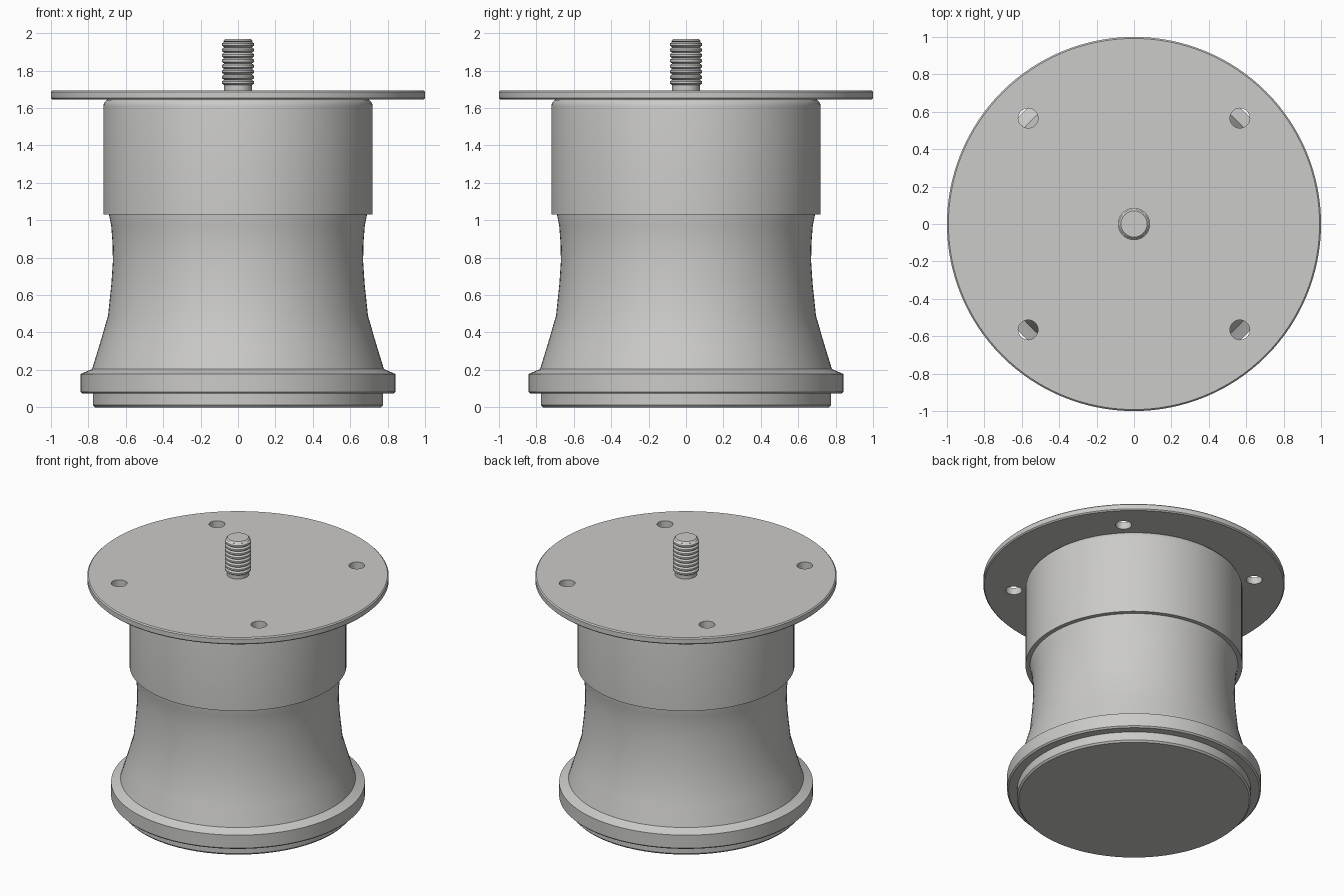
import bpy, bmesh, math

cube = bpy.data.objects.get("Cube")
if cube:
    bpy.data.objects.remove(cube, do_unlink=True)

steel = bpy.data.materials.new("brushed steel grey")
steel.use_nodes = True
COLOUR = (0.60, 0.595, 0.58, 1)
steel.diffuse_color = COLOUR
steel.node_tree.nodes["Principled BSDF"].inputs["Base Color"].default_value = COLOUR


def activate(obj):
    bpy.ops.object.select_all(action='DESELECT')
    obj.select_set(True)
    bpy.context.view_layer.objects.active = obj


def lathe(name, profile, sides=96, angle=30):
    """Spin a closed (radius, height) profile about z; both ends lie on the axis."""
    bm = bmesh.new()
    verts = [bm.verts.new((r, 0, z)) for r, z in profile]
    edges = [bm.edges.new(pair) for pair in zip(verts, verts[1:])]
    bmesh.ops.spin(bm, geom=verts + edges, cent=(0, 0, 0), axis=(0, 0, 1),
                   angle=math.tau, steps=sides, use_duplicate=False)
    bmesh.ops.remove_doubles(bm, verts=bm.verts, dist=0.0001)
    bmesh.ops.recalc_face_normals(bm, faces=bm.faces)
    mesh = bpy.data.meshes.new(name)
    bm.to_mesh(mesh)
    bm.free()
    mesh.materials.append(steel)
    obj = bpy.data.objects.new(name, mesh)
    bpy.context.collection.objects.link(obj)
    activate(obj)
    bpy.ops.object.shade_smooth_by_angle(angle=math.radians(angle))
    return obj


# Foot disc under the rim
lathe("foot_pad", [(0, 0), (0.765, 0), (0.776, 0.012), (0.776, 0.09), (0, 0.09)])

# Rim and flared waist
lathe("flared_base", [
    (0, 0.073), (0.832, 0.073), (0.842, 0.083), (0.842, 0.178), (0.79, 0.2),
    (0.78, 0.205), (0.737, 0.345), (0.695, 0.49), (0.677, 0.66), (0.669, 0.78),
    (0.671, 0.88), (0.678, 0.97), (0.69, 1.03), (0.69, 1.04), (0, 1.04)])

# Straight sleeve with a rounded shoulder
shoulder = [(0.68 + 0.04 * math.cos(a), 1.61 + 0.04 * math.sin(a))
            for a in (math.pi / 2 * i / 5 for i in range(6))]
lathe("upper_sleeve", [(0, 1.03), (0.72, 1.03)] + shoulder + [(0, 1.65)])

# Mounting plate with softened edges
plate = lathe("mounting_plate", [
    (0, 1.645), (0.992, 1.645), (1, 1.653), (1, 1.687), (0.992, 1.695), (0, 1.695)], 128)

# Four screw holes cut through the plate
for sx in (-1, 1):
    for sy in (-1, 1):
        bpy.ops.mesh.primitive_cylinder_add(
            vertices=32, radius=0.053, depth=0.2, location=(sx * 0.566, sy * 0.566, 1.67))
        cutter = bpy.context.object
        cutter.name = "screw_hole_cutter"
        cutter.data.materials.append(steel)
        cut = plate.modifiers.new("screw_hole", 'BOOLEAN')
        cut.operation = 'DIFFERENCE'
        cut.solver = 'EXACT'
        cut.object = cutter
        activate(plate)
        bpy.ops.object.modifier_apply(modifier=cut.name)
        bpy.data.objects.remove(cutter, do_unlink=True)

# Threaded stud: plain neck, repeated thread ridges, chamfered tip
THREADS, PITCH, START = 8, 0.029, 1.722
stud = [(0, 1.68), (0.074, 1.68), (0.074, START)]
for i in range(THREADS):
    z = START + i * PITCH
    stud += [(0.086, z + 0.3 * PITCH), (0.086, z + 0.7 * PITCH), (0.074, z + PITCH)]
stud += [(0.08, 1.958), (0.07, 1.968), (0, 1.968)]
lathe("threaded_stud", stud, 40, 25)
